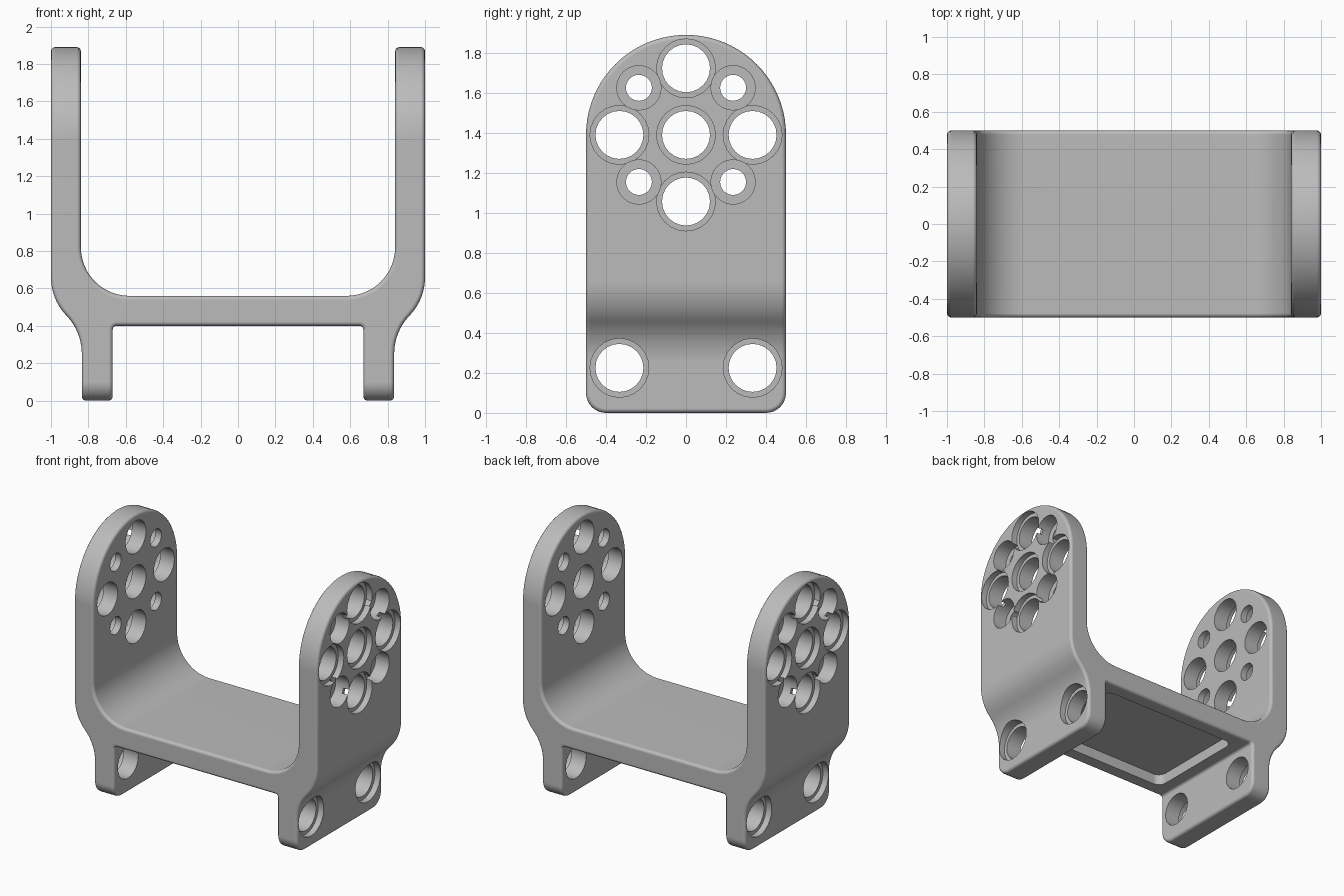
import bpy, bmesh
from math import sin, cos, radians, pi
from mathutils import Vector

if "Cube" in bpy.data.objects:
    bpy.data.objects.remove(bpy.data.objects["Cube"], do_unlink=True)

grey = bpy.data.materials.new("satin_grey")
grey.use_nodes = True
grey.diffuse_color = (0.5, 0.5, 0.5, 1)
grey.node_tree.nodes["Principled BSDF"].inputs["Base Color"].default_value = (0.5, 0.5, 0.5, 1)


def arc(cx, cy, r, start, end, steps):
    angles = [radians(start + (end - start) * i / steps) for i in range(steps + 1)]
    return [(cx + r * cos(a), cy + r * sin(a)) for a in angles]


def finish(bm, name):
    bmesh.ops.recalc_face_normals(bm, faces=bm.faces)
    mesh = bpy.data.meshes.new(name)
    bm.to_mesh(mesh)
    bm.free()
    mesh.materials.append(grey)
    ob = bpy.data.objects.new(name, mesh)
    bpy.context.collection.objects.link(ob)
    return ob


def prism(name, points, place, depth):
    """Extrude a closed outline; place maps its two coordinates into space."""
    bm = bmesh.new()
    face = bm.faces.new([bm.verts.new(place(*p)) for p in points])
    new = bmesh.ops.extrude_face_region(bm, geom=[face])["geom"]
    bmesh.ops.translate(bm, vec=Vector(depth),
                        verts=[v for v in new if isinstance(v, bmesh.types.BMVert)])
    return finish(bm, name)


def stepped_cutters(name, holes, sides=24):
    """Counterbored hole cutters along x, on both sides of the bracket."""
    bm = bmesh.new()
    for y, z, outer_x, depth, r_hole, r_bore in holes:
        step = outer_x - depth
        for side in (1, -1):
            rings = []
            for x, r in ((outer_x - 0.3, r_hole), (step, r_hole), (step, r_bore), (1.2, r_bore)):
                rings.append([bm.verts.new((side * x, y + r * cos(2 * pi * i / sides),
                                            z + r * sin(2 * pi * i / sides)))
                              for i in range(sides)])
            for a, b in zip(rings, rings[1:]):
                for i in range(sides):
                    j = (i + 1) % sides
                    bm.faces.new((a[i], a[j], b[j], b[i]))
            bm.faces.new(rings[0])
            bm.faces.new(rings[-1])
    return finish(bm, name)


# Bracket cross-section: deck, legs, swept shoulders and upright arms
half = arc(0.65, 0.38, 0.02, 90, 0, 3)
half += [(0.67, -0.1), (0.835, -0.1)]
half += arc(1.131, 0.25, 0.296, 180, 136.2, 10)
half += arc(0.704, 0.66, 0.296, -43.8, 0, 10)[1:]
half += [(1.0, 2.0), (0.84, 2.0)]
half += arc(0.58, 0.82, 0.26, 0, -90, 12)
outline = half + [(-x, z) for x, z in reversed(half)]
bracket = prism("bracket", outline, lambda x, z: (x, -0.6, z), (0, 1.2, 0))

# Side silhouette: arched top, rounded feet
silhouette = arc(0, 1.39, 0.5, 0, 180, 40)
silhouette += arc(-0.4, 0.1, 0.1, 180, 270, 8) + arc(0.4, 0.1, 0.1, 270, 360, 8)
side_trim = prism("side_trim", silhouette, lambda y, z: (-1.1, y, z), (2.2, 0, 0))

# Rounded pocket under the deck
pocket_outline = []
for sx, sy, start in ((1, 1, 0), (-1, 1, 90), (-1, -1, 180), (1, -1, 270)):
    pocket_outline += arc(sx * 0.51, sy * 0.335, 0.06, start, start + 90, 6)
pocket = prism("pocket_cutter", pocket_outline, lambda x, y: (x, y, 0.3), (0, 0, 0.18))

# Hole pattern: a centre hole, four large and four small around it, two in each leg
ring = 0.333
large = [(0, 1.39, 1.0, 0.045, 0.12, 0.147)]
small = []
for k in range(8):
    y, z = ring * cos(k * pi / 4), 1.39 + ring * sin(k * pi / 4)
    if k % 2:
        small.append((y, z, 1.0, 0.11, 0.065, 0.111))
    else:
        large.append((y, z, 1.0, 0.045, 0.12, 0.147))
large += [(y, 0.225, 0.835, 0.045, 0.12, 0.147) for y in (-ring, ring)]
large_cutter = stepped_cutters("large_hole_cutter", large)
small_cutter = stepped_cutters("small_hole_cutter", small)


def boolean(cutter, operation):
    mod = bracket.modifiers.new(cutter.name, "BOOLEAN")
    mod.operation = operation
    mod.solver = "EXACT"
    mod.object = cutter


# Trim, round the edges, then cut the pocket and holes
boolean(side_trim, "INTERSECT")
bevel = bracket.modifiers.new("edge_rounding", "BEVEL")
bevel.width = 0.022
bevel.segments = 3
bevel.limit_method = "ANGLE"
bevel.angle_limit = radians(40)
bevel.use_clamp_overlap = False
for cutter in (pocket, large_cutter, small_cutter):
    boolean(cutter, "DIFFERENCE")

bpy.ops.object.select_all(action="DESELECT")
bracket.select_set(True)
bpy.context.view_layer.objects.active = bracket
for mod in list(bracket.modifiers):
    bpy.ops.object.modifier_apply(modifier=mod.name)
for cutter in (side_trim, pocket, large_cutter, small_cutter):
    bpy.data.objects.remove(cutter, do_unlink=True)

# Smooth rounding with clean flat faces
bpy.ops.object.shade_smooth_by_angle(angle=radians(35))
normals = bracket.modifiers.new("flat_face_normals", "WEIGHTED_NORMAL")
normals.keep_sharp = True
